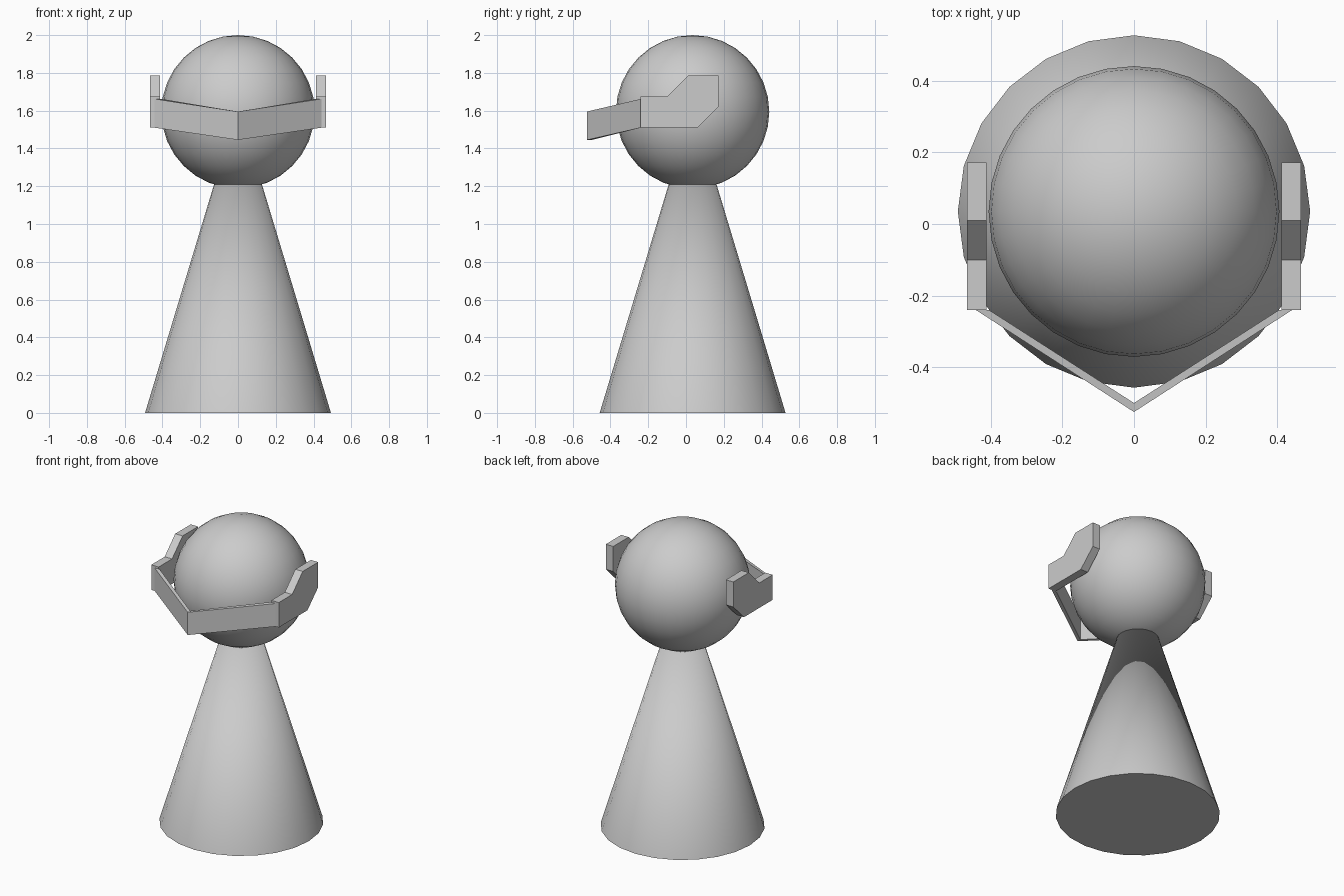
import bpy, bmesh, math

if "Cube" in bpy.data.objects:
    bpy.data.objects.remove(bpy.data.objects["Cube"])

CY = 0.035  # body axis sits slightly behind the origin

def mesh_object(name, verts, faces):
    me = bpy.data.meshes.new(name)
    me.from_pydata(verts, [], faces)
    bm = bmesh.new()
    bm.from_mesh(me)
    bmesh.ops.recalc_face_normals(bm, faces=bm.faces)
    bm.to_mesh(me)
    bm.free()
    ob = bpy.data.objects.new(name, me)
    bpy.context.collection.objects.link(ob)
    return ob

def loft(name, ring_a, ring_b):
    """Closed solid between two matching polygons."""
    n = len(ring_a)
    faces = [tuple(range(n)), tuple(range(2 * n - 1, n - 1, -1))]
    faces += [(i, (i + 1) % n, n + (i + 1) % n, n + i) for i in range(n)]
    return mesh_object(name, ring_a + ring_b, faces)

# body: cone running up into the head
bpy.ops.mesh.primitive_cone_add(vertices=24, radius1=0.492, radius2=0.0,
                                depth=1.63, location=(0, CY, 0.815))
bpy.context.object.name = "body"
bpy.ops.object.shade_smooth_by_angle(angle=math.radians(30))

# head
bpy.ops.mesh.primitive_uv_sphere_add(segments=32, ring_count=16, radius=0.406,
                                     location=(0, CY, 1.594))
bpy.context.object.name = "head"
bpy.ops.object.shade_smooth_by_angle(angle=math.radians(30))

# side plates beside the head
profile = [(-0.24, 1.51), (0.06, 1.51), (0.172, 1.62), (0.172, 1.785),
           (0.01, 1.785), (-0.10, 1.675), (-0.24, 1.675)]
for side, s in (("left", -1), ("right", 1)):
    loft(side + "_side_plate",
         [(s * 0.412, y, z) for y, z in profile],
         [(s * 0.466, y, z) for y, z in profile])

# V-shaped front band: cross-sections at left, middle and right
def section(x_out, y_out, x_in, y_in, z0, z1):
    return [(x_out, y_out, z0), (x_out, y_out, z1), (x_in, y_in, z1), (x_in, y_in, z0)]

rings = [section(-0.442, -0.24, -0.405, -0.24, 1.51, 1.662),
         section(0, -0.525, 0, -0.50, 1.445, 1.595),
         section(0.442, -0.24, 0.405, -0.24, 1.51, 1.662)]
faces = [(0, 1, 2, 3), (11, 10, 9, 8)]
for r in (0, 4):
    faces += [(r + i, r + (i + 1) % 4, r + 4 + (i + 1) % 4, r + 4 + i) for i in range(4)]
mesh_object("front_band", sum(rings, []), faces)
